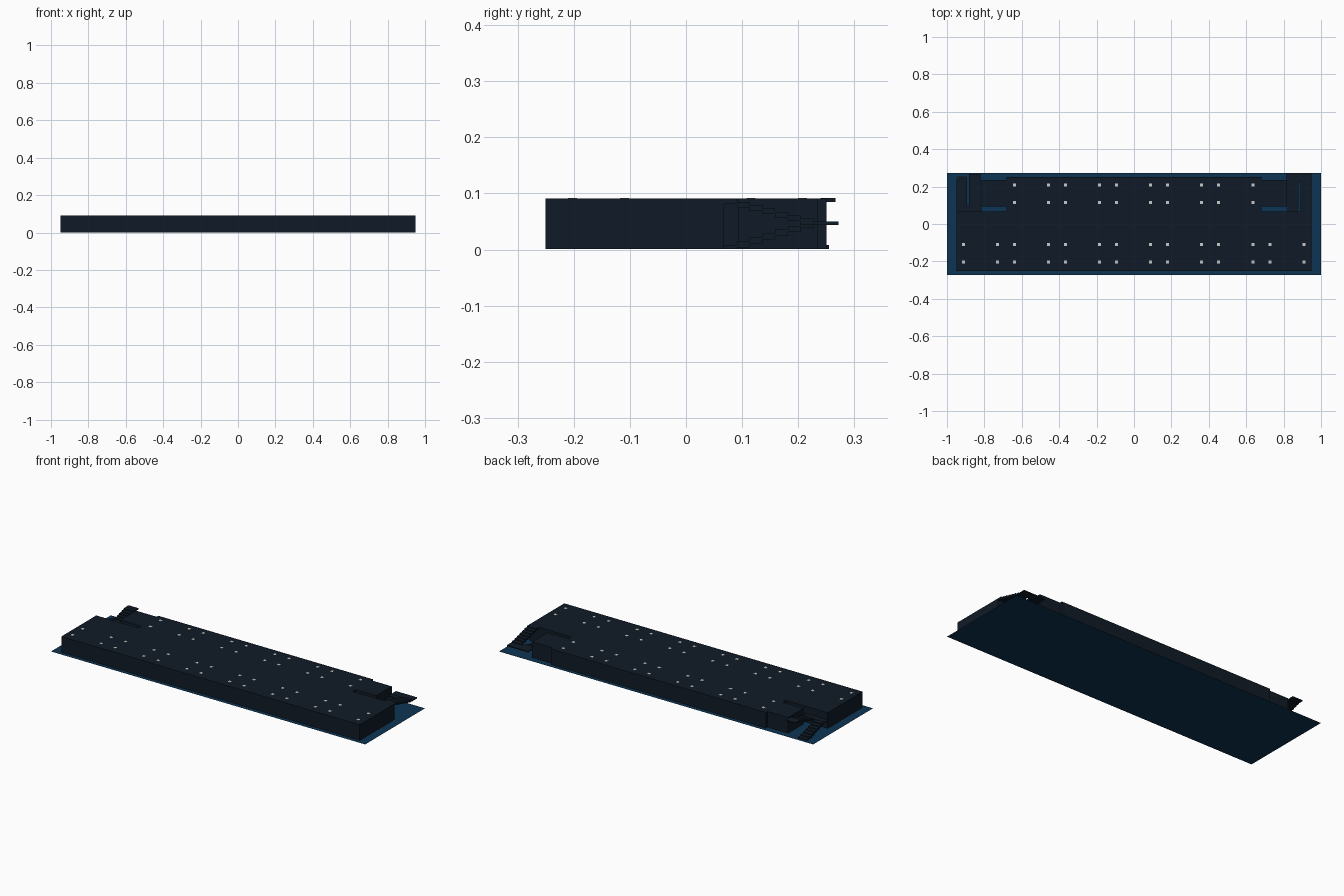
import bpy, bmesh

if "Cube" in bpy.data.objects:
    bpy.data.objects.remove(bpy.data.objects["Cube"])


def material(name, rgb):
    m = bpy.data.materials.new(name)
    m.diffuse_color = (*rgb, 1)
    m.use_nodes = True
    m.node_tree.nodes["Principled BSDF"].inputs["Base Color"].default_value = m.diffuse_color
    return m


DARK = material("dark_cladding", (0.005, 0.011, 0.020))
BLUE = material("blue_base", (0.004, 0.034, 0.085))
WHITE = material("white_column", (0.85, 0.87, 0.85))


def finish(name, bm, mat):
    bmesh.ops.recalc_face_normals(bm, faces=bm.faces)
    me = bpy.data.meshes.new(name)
    bm.to_mesh(me)
    bm.free()
    me.materials.append(mat)
    ob = bpy.data.objects.new(name, me)
    bpy.context.collection.objects.link(ob)
    return ob


def add_box(bm, x0, x1, y0, y1, z0, z1):
    vs = bmesh.ops.create_cube(bm, size=1)["verts"]
    for v in vs:
        v.co = ((x0 + x1) / 2 + v.co.x * (x1 - x0),
                (y0 + y1) / 2 + v.co.y * (y1 - y0),
                (z0 + z1) / 2 + v.co.z * (z1 - z0))


def add_flight(bm, x0, x1, y_low, y_high, z_low, z_high, n=7):
    """Overlapping slab treads climbing from y_low to y_high."""
    dy, dz = (y_high - y_low) / n, (z_high - z_low) / n
    for i in range(n):
        a, b = sorted((y_low + i * dy, y_low + (i + 1) * dy))
        top = z_low + (i + 1) * dz
        add_box(bm, x0, x1, a, b, max(0.001, top - dz - 0.004), top)


ROOF = 0.091

# Thin site base
bm = bmesh.new()
bmesh.ops.create_grid(bm, x_segments=1, y_segments=1, size=1)
for v in bm.verts:
    v.co.y *= 0.272
finish("site_base", bm, BLUE)

# Main block: half outline mirrored, with stair notches at both back corners
half = [(0.95, -0.25), (0.95, 0.068), (0.683, 0.068), (0.683, 0.094),
        (0.815, 0.094), (0.815, 0.235), (0.683, 0.235), (0.683, 0.25)]
outline = half + [(-x, y) for x, y in reversed(half)]
bm = bmesh.new()
face = bm.faces.new([bm.verts.new((x, y, 0.001)) for x, y in outline])
ext = bmesh.ops.extrude_face_region(bm, geom=[face])["geom"]
for v in ext:
    if isinstance(v, bmesh.types.BMVert):
        v.co.z = ROOF
finish("main_block", bm, DARK)

# Right stair: ground to back landing, then back up to the roof
bm = bmesh.new()
add_flight(bm, 0.815, 0.88, 0.068, 0.227, 0.001, 0.049)
add_box(bm, 0.815, 0.95, 0.227, 0.272, 0.044, 0.050)
add_flight(bm, 0.89, 0.95, 0.227, 0.068, 0.049, ROOF)
finish("right_stair", bm, DARK)

# Left stair: ground at the back to inner landing, then up to a rear top landing
bm = bmesh.new()
add_flight(bm, -0.95, -0.893, 0.255, 0.10, 0.001, 0.049)
add_box(bm, -0.95, -0.815, 0.068, 0.10, 0.044, 0.050)
add_flight(bm, -0.883, -0.82, 0.10, 0.24, 0.049, ROOF)
add_box(bm, -0.883, -0.82, 0.24, 0.266, 0.085, 0.092)
finish("left_stair", bm, DARK)

# Column grid in clusters of four, tops showing in the roof
bm = bmesh.new()
for i in range(-3, 4):
    for yc in (-0.156, 0.162):
        if abs(i) == 3 and yc > 0:
            continue
        for sx in (-1, 1):
            for sy in (-1, 1):
                x = i * 0.273 - 0.002 + sx * 0.091
                y = yc + sy * 0.046
                if yc > 0 and abs(x) > 0.68:
                    continue
                add_box(bm, x - 0.008, x + 0.008, y - 0.008, y + 0.008,
                        0.002, ROOF + 0.0012)
finish("columns", bm, WHITE)
